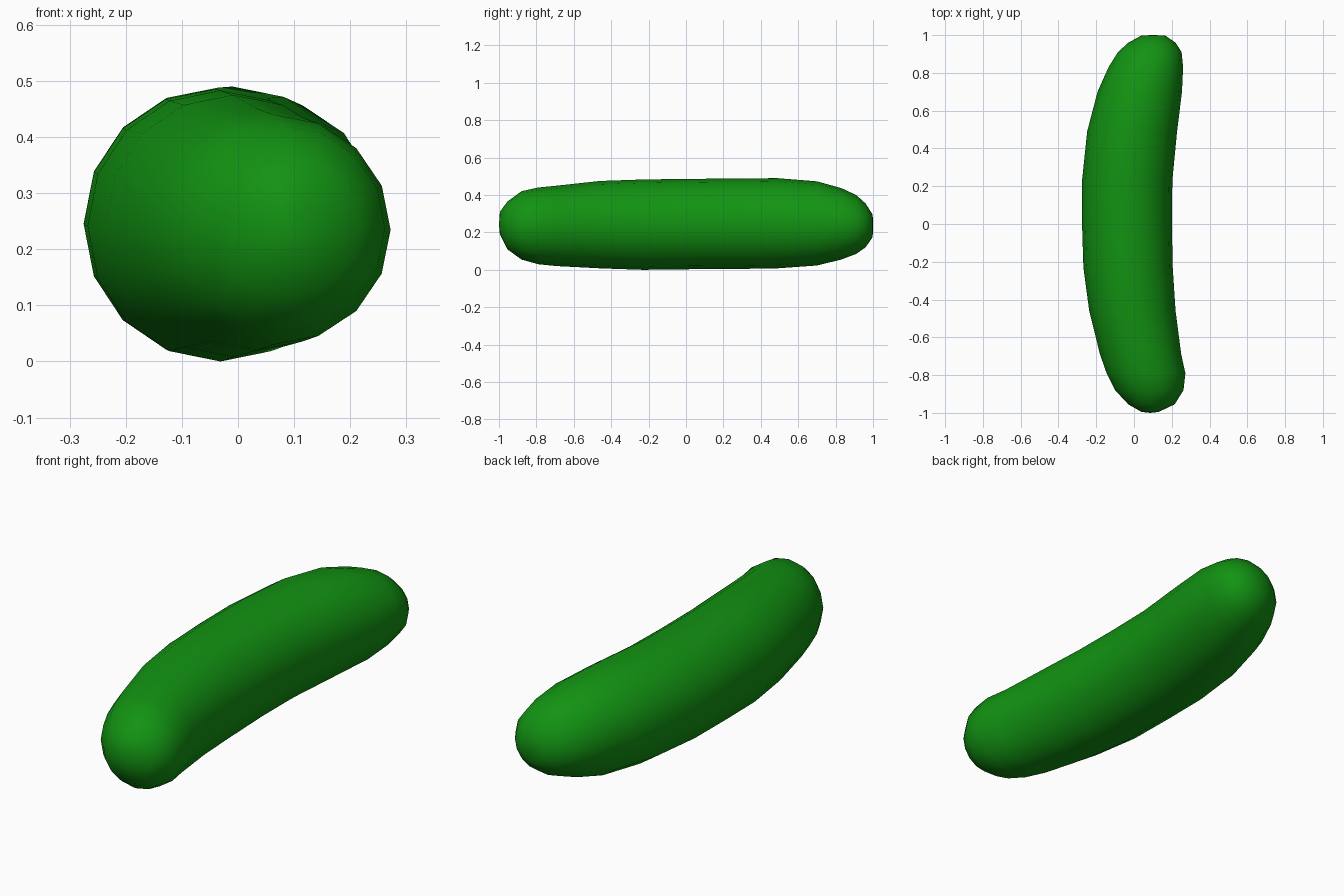
import bpy, bmesh, math

if "Cube" in bpy.data.objects:
    bpy.data.objects.remove(bpy.data.objects["Cube"])

# Cross-sections along the curved body: y, x left, x right, z low, z high
SECTIONS = [
    (-0.995, 0.04, 0.13, 0.19, 0.31),
    (-0.955, -0.03, 0.215, 0.11, 0.365),
    (-0.88, -0.10, 0.262, 0.055, 0.42),
    (-0.79, -0.145, 0.272, 0.03, 0.44),
    (-0.69, -0.18, 0.25, 0.02, 0.45),
    (-0.46, -0.237, 0.22, 0.008, 0.475),
    (-0.23, -0.268, 0.205, 0.0, 0.483),
    (0.00, -0.275, 0.20, 0.003, 0.486),
    (0.23, -0.275, 0.203, 0.004, 0.488),
    (0.49, -0.248, 0.228, 0.008, 0.49),
    (0.70, -0.193, 0.254, 0.023, 0.473),
    (0.83, -0.135, 0.26, 0.055, 0.437),
    (0.91, -0.085, 0.252, 0.085, 0.40),
    (0.96, -0.03, 0.22, 0.12, 0.355),
    (0.998, 0.04, 0.165, 0.175, 0.295),
]
SIDES = 16

green = bpy.data.materials.new("cucumber green")
green.diffuse_color = (0.006, 0.29, 0.006, 1)
green.use_nodes = True
green.node_tree.nodes["Principled BSDF"].inputs["Base Color"].default_value = green.diffuse_color

# Cucumber body: elliptical rings lofted along the bend
bm = bmesh.new()
rings = []
for y, x0, x1, z0, z1 in SECTIONS:
    cx, cz, rx, rz = (x0 + x1) / 2, (z0 + z1) / 2, (x1 - x0) / 2, (z1 - z0) / 2
    rings.append([bm.verts.new((cx + rx * math.cos(a), y, cz + rz * math.sin(a)))
                  for a in (2 * math.pi * i / SIDES for i in range(SIDES))])
for a, b in zip(rings, rings[1:]):
    for i in range(SIDES):
        j = (i + 1) % SIDES
        bm.faces.new((a[i], a[j], b[j], b[i]))

# Closed rounded tips
for ring, y, x in ((rings[0], -1.0, 0.085), (rings[-1], 1.0, 0.10)):
    tip = bm.verts.new((x, y, 0.24))
    for i in range(SIDES):
        bm.faces.new((ring[i], ring[(i + 1) % SIDES], tip))
bmesh.ops.recalc_face_normals(bm, faces=bm.faces[:])
for f in bm.faces:
    f.smooth = True

mesh = bpy.data.meshes.new("cucumber")
bm.to_mesh(mesh)
bm.free()
mesh.materials.append(green)
body = bpy.data.objects.new("cucumber", mesh)
bpy.context.collection.objects.link(body)
